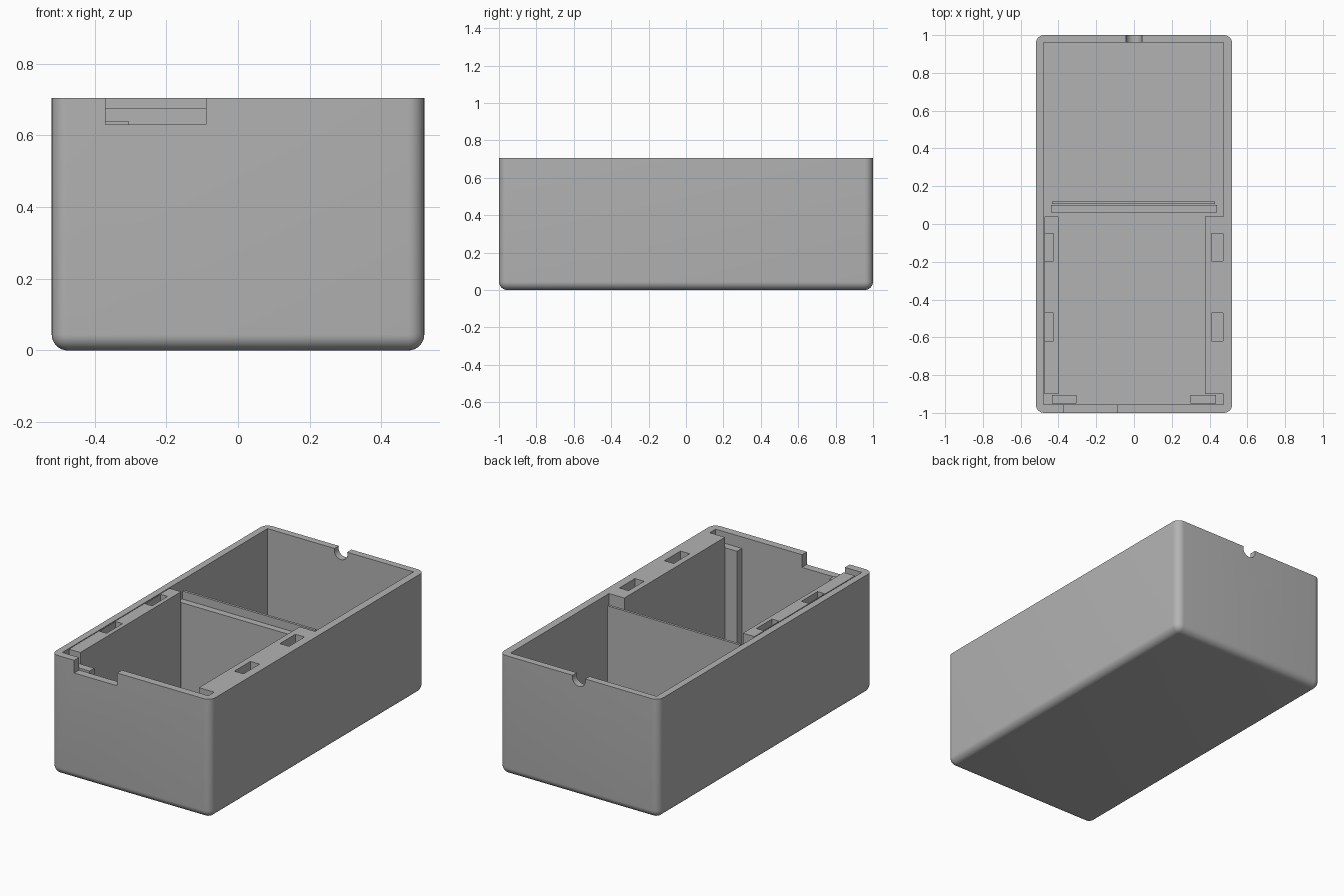
import bpy, bmesh, math
from mathutils import Matrix, Vector

if "Cube" in bpy.data.objects:
    bpy.data.objects.remove(bpy.data.objects["Cube"])

TOP, FLOOR = 0.705, 0.04

grey = bpy.data.materials.new("plain_grey")
grey.diffuse_color = (0.45, 0.45, 0.45, 1)
grey.use_nodes = True
grey.node_tree.nodes["Principled BSDF"].inputs["Base Color"].default_value = grey.diffuse_color


def finish(name, bm):
    me = bpy.data.meshes.new(name)
    bmesh.ops.recalc_face_normals(bm, faces=bm.faces)
    bm.to_mesh(me)
    bm.free()
    me.materials.append(grey)
    ob = bpy.data.objects.new(name, me)
    bpy.context.collection.objects.link(ob)
    return ob


def box(name, x, y, z, fillet=0):
    bm = bmesh.new()
    bmesh.ops.create_cube(bm, size=1)
    for v in bm.verts:
        v.co = Vector([r[0] if c < 0 else r[1] for c, r in zip(v.co, (x, y, z))])
    if fillet:
        # round everything except the top rim
        edges = [e for e in bm.edges if min(v.co.z for v in e.verts) < z[1] - 1e-4]
        bmesh.ops.bevel(bm, geom=edges, offset=fillet, segments=8,
                        profile=0.5, affect='EDGES', clamp_overlap=True)
    return finish(name, bm)


def cut(ob, cutters):
    bpy.context.view_layer.objects.active = ob
    for c in cutters:
        m = ob.modifiers.new("cut", 'BOOLEAN')
        m.operation, m.solver, m.object = 'DIFFERENCE', 'EXACT', c
        bpy.ops.object.modifier_apply(modifier=m.name)
        bpy.data.objects.remove(c)


# outer shell with rounded corners and bottom
shell = box("shell", (-0.52, 0.52), (-1, 1), (0, TOP), fillet=0.045)

# cable hole in the back rim
bm = bmesh.new()
bmesh.ops.create_cone(bm, cap_ends=True, segments=32, radius1=0.043, radius2=0.043, depth=0.2,
                      matrix=Matrix.Translation((0, 1, 0.693)) @ Matrix.Rotation(math.pi / 2, 4, 'X'))
cable_hole = finish("cable_hole_cutter", bm)

cut(shell, [
    box("cavity_cutter", (-0.48, 0.475), (-0.955, 0.96), (FLOOR, 1)),
    box("front_notch_cutter", (-0.37, -0.09), (-1.1, -0.9), (0.63, 1)),
    cable_hole,
])
bpy.ops.object.select_all(action='DESELECT')
shell.select_set(True)
bpy.context.view_layer.objects.active = shell
bpy.ops.object.shade_smooth_by_angle(angle=math.radians(30))

# thick side ledges with two pockets each
for side, x, px in (("left", (-0.475, -0.40), (-0.471, -0.425)),
                    ("right", (0.375, 0.475), (0.41, 0.47))):
    ledge = box(side + "_ledge", x, (-0.90, 0.04), (FLOOR, TOP))
    cut(ledge, [box("pocket_cutter", px, y, (TOP - 0.08, 1))
                for y in ((-0.195, -0.05), (-0.62, -0.47))])

# dividing walls between the two compartments
box("divider_support", (-0.44, 0.44), (0.06, 0.10), (FLOOR, 0.63))
box("divider_wall", (-0.435, 0.43), (0.105, 0.12), (FLOOR, 0.675))

# posts inside the front corners
box("left_front_post", (-0.435, -0.305), (-0.95, -0.905), (FLOOR, 0.64))
box("right_front_post", (0.30, 0.435), (-0.95, -0.905), (FLOOR, 0.64))
